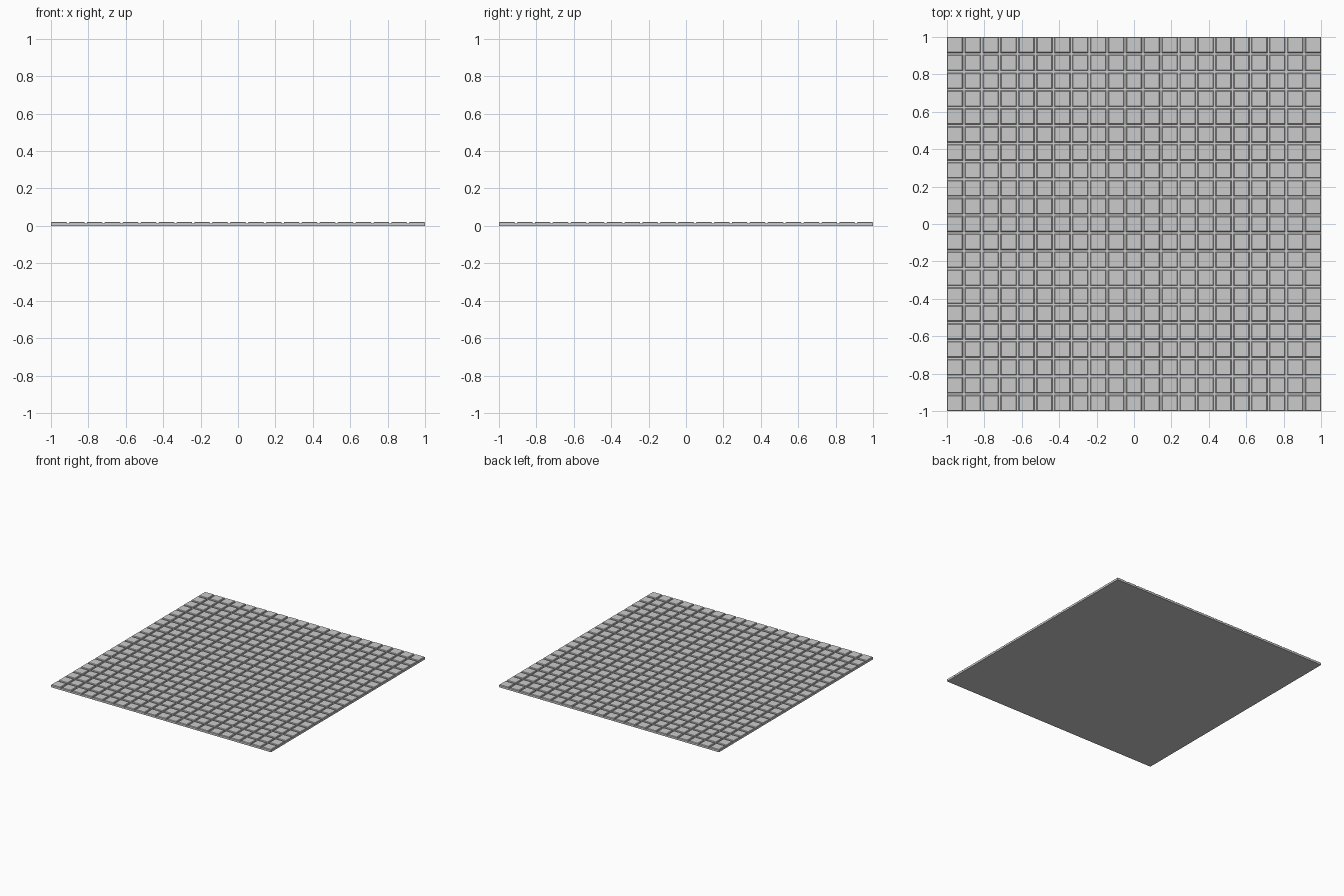
import bpy, bmesh

if "Cube" in bpy.data.objects:
    bpy.data.objects.remove(bpy.data.objects["Cube"])

N = 21            # tiles per side
GAP = 0.011       # grout joint
BASE_H = 0.012    # grout slab top
TOP = 0.021       # tile top
CH = 0.004        # tile edge chamfer
PITCH = (2 + GAP) / N
HALF = (PITCH - GAP) / 2


def make_object(name, bm):
    mesh = bpy.data.meshes.new(name)
    bm.to_mesh(mesh)
    bm.free()
    obj = bpy.data.objects.new(name, mesh)
    bpy.context.collection.objects.link(obj)
    return obj


def ring(bm, half, z):
    return [bm.verts.new((sx * half, sy * half, z))
            for sx, sy in ((-1, -1), (1, -1), (1, 1), (-1, 1))]


def stack(name, levels, bottom):
    """Square block lofted through (half width, z) levels."""
    bm = bmesh.new()
    rings = [ring(bm, h, z) for h, z in levels]
    for a, b in zip(rings, rings[1:]):
        for i in range(4):
            j = (i + 1) % 4
            bm.faces.new((a[i], a[j], b[j], b[i]))
    bm.faces.new(rings[-1])
    if bottom:
        bm.faces.new(rings[0][::-1])
    return make_object(name, bm)


# Grout slab under the tiles
stack("floor_base", [(1, 0), (1, BASE_H)], True)

# One chamfered tile, repeated over the floor
tiles = stack("floor_tiles", [(HALF, BASE_H), (HALF, TOP - CH), (HALF - CH, TOP)], False)
tiles.location = (-1 + HALF, -1 + HALF, 0)
for axis, offset in (("x", (PITCH, 0, 0)), ("y", (0, PITCH, 0))):
    arr = tiles.modifiers.new("repeat_" + axis, "ARRAY")
    arr.count = N
    arr.use_relative_offset = False
    arr.use_constant_offset = True
    arr.constant_offset_displace = offset
